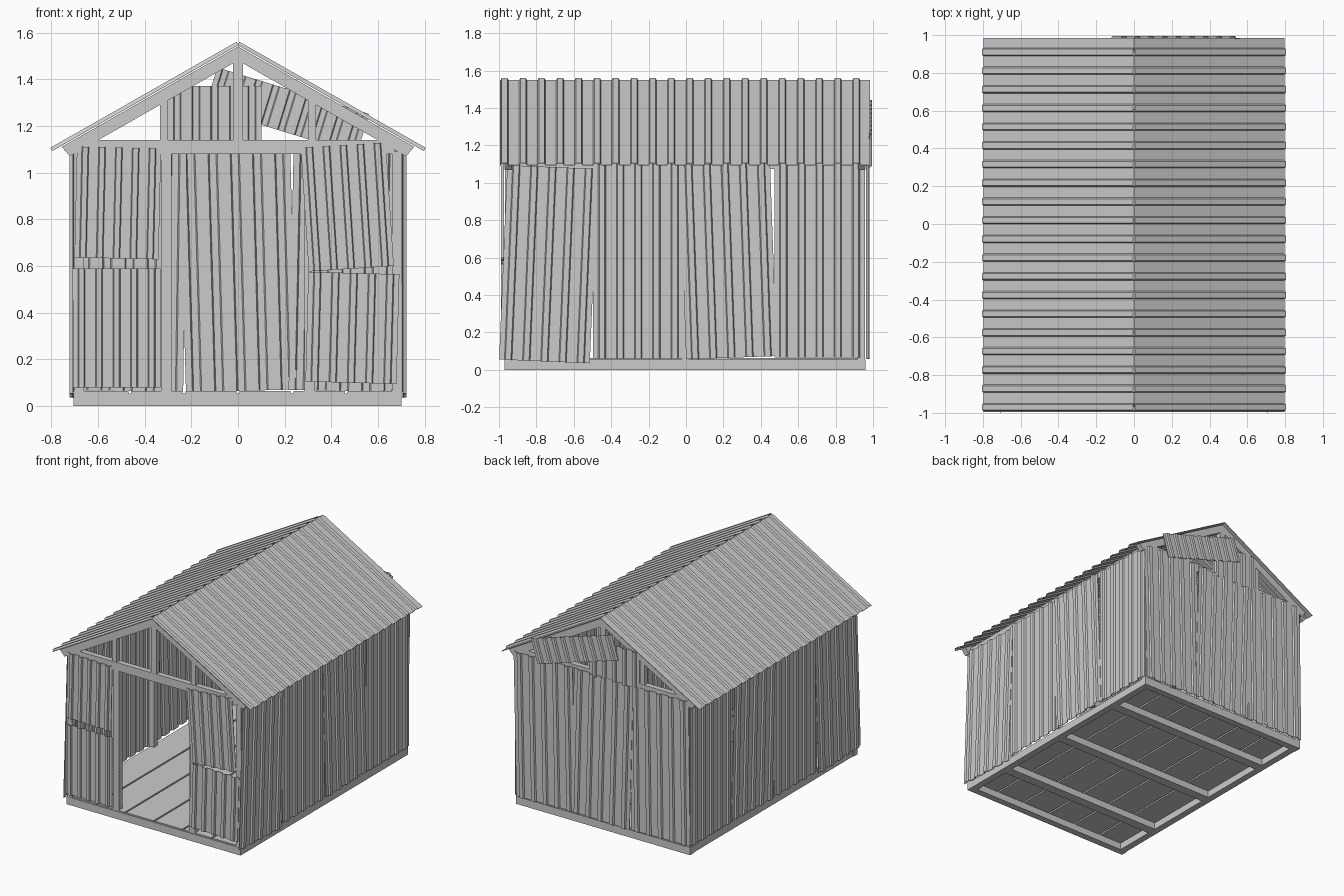
import bpy, bmesh, math
from mathutils import Vector, Matrix

if "Cube" in bpy.data.objects:
    bpy.data.objects.remove(bpy.data.objects["Cube"])

mat = bpy.data.materials.new("weathered grey")
mat.diffuse_color = (0.6, 0.6, 0.6, 1)
mat.use_nodes = True
mat.node_tree.nodes["Principled BSDF"].inputs["Base Color"].default_value = mat.diffuse_color


def finish(name, bm):
    bmesh.ops.recalc_face_normals(bm, faces=bm.faces)
    me = bpy.data.meshes.new(name)
    bm.to_mesh(me)
    bm.free()
    me.materials.append(mat)
    ob = bpy.data.objects.new(name, me)
    bpy.context.collection.objects.link(ob)
    return ob


def box(name, x0, x1, y0, y1, z0, z1):
    bm = bmesh.new()
    m = Matrix.Translation(((x0 + x1) / 2, (y0 + y1) / 2, (z0 + z1) / 2))
    m = m @ Matrix.Diagonal((x1 - x0, y1 - y0, z1 - z0, 1))
    bmesh.ops.create_cube(bm, size=1, matrix=m)
    return finish(name, bm)


def prism(name, pts, y0, y1):
    """Outline in x/z, extruded along y."""
    bm = bmesh.new()
    f = bm.faces.new([bm.verts.new((x, y0, z)) for x, z in pts])
    r = bmesh.ops.extrude_face_region(bm, geom=[f])
    vs = [g for g in r["geom"] if isinstance(g, bmesh.types.BMVert)]
    bmesh.ops.translate(bm, verts=vs, vec=(0, y1 - y0, 0))
    return finish(name, bm)


def sheet(name, centre, u, v, w, l, ribs, tilt=0, phase=0.5, h=0.012, t=0.004):
    """Ribbed metal sheet: u runs across the ribs, v along them."""
    u, v = Vector(u), Vector(v)
    n = u.cross(v)
    rot = Matrix.Rotation(math.radians(tilt), 3, n)
    u, v, c = rot @ u, rot @ v, Vector(centre)
    p = w / ribs
    prof = [(-w / 2, 0)]
    for i in range(ribs):
        m = -w / 2 + (i + phase) * p
        prof += [(m - .21 * p, 0), (m - .15 * p, h), (m + .15 * p, h), (m + .21 * p, 0)]
    prof.append((w / 2, 0))
    bm = bmesh.new()
    rows = []
    for s, d in ((-1, 0), (1, 0), (1, -t), (-1, -t)):
        rows.append([bm.verts.new(c + u * a + v * (s * l / 2) + n * (b + d)) for a, b in prof])
    for k in range(4):
        r0, r1 = rows[k], rows[(k + 1) % 4]
        for i in range(len(prof) - 1):
            bm.faces.new((r0[i], r0[i + 1], r1[i + 1], r1[i]))
    for i in (0, -1):
        bm.faces.new([r[i] for r in rows])
    return finish(name, bm)


X, Y, Z = Vector((1, 0, 0)), Vector((0, 1, 0)), Vector((0, 0, 1))

# Base frame and cross joists
for s, n in ((-1, "left"), (1, "right")):
    a, b = sorted((s * 0.70, s * 0.65))
    box(f"base_{n}", a, b, -0.97, 0.96, 0, 0.055)
for y, n in ((-0.97, "front"), (0.91, "back")):
    box(f"base_{n}", -0.705, 0.70, y, y + 0.05, 0, 0.055)
for i, y in enumerate((-0.585, -0.005, 0.575)):
    box(f"joist_{i}", -0.65, 0.65, y - 0.035, y + 0.035, 0, 0.05)

# Floor planks with narrow gaps
pw = 1.39 / 6
for i in range(6):
    x = -0.695 + i * pw
    box(f"floor_plank_{i}", x + .006, x + pw - .006, -0.965, 0.955, 0.05, 0.064)

# Posts and top plates
for s, n in ((-1, "left"), (1, "right")):
    for y, m in ((-0.968, "front"), (-0.025, "middle"), (0.918, "back")):
        a, b = sorted((s * 0.70, s * 0.66))
        box(f"post_{n}_{m}", a, b, y, y + 0.04, 0.05, 1.09)
    box(f"top_plate_{n}", a, b, -0.95, 0.94, 1.075, 1.125)
    a, b = sorted((s * 0.285, s * 0.33))
    box(f"door_post_{n}", a, b, -0.965, -0.925, 0.05, 1.09)

# Gable trusses, front and back
sl = 0.569
for y0, y1, n in ((-0.97, -0.93, "front"), (0.92, 0.96, "back")):
    box(f"tie_beam_{n}", -0.67, 0.67, y0, y1, 1.08, 1.14)
    for s, m in ((-1, "left"), (1, "right")):
        prism(f"rafter_{n}_{m}", [(0, 1.54), (s * .755, 1.54 - sl * .755),
              (s * .72, 1.48 - sl * .72), (0, 1.48)], y0, y1)
        xa, xb = s * 0.30, s * 0.335
        prism(f"gable_stud_{n}_{m}", [(xa, 1.13), (xb, 1.13), (xb, 1.50 - sl * .335),
              (xa, 1.50 - sl * .30)], y0 + .002, y1 - .002)
    prism(f"king_post_{n}", [(-.021, 1.13), (.021, 1.13), (.021, 1.51), (-.021, 1.51)],
          y0 + .001, y1 - .001)

# Roof slopes
ang = math.atan(sl)
for s, n in ((-1, "left"), (1, "right")):
    v = Vector((-s * math.cos(ang), 0, math.sin(ang)))
    sheet(f"roof_{n}", (s * 0.399, -0.005, 1.55 - sl * 0.399), Y * s, v, 1.98,
          0.798 / math.cos(ang), 20, phase=0.5 - s * 0.25)

# Side walls, four slightly crooked sheets each
sides = ((-0.735, -2.4, 0.565, 0.003), (-0.255, 0, 0.58, 0), (0.225, 2.0, 0.585, 0.003), (0.715, 0, 0.585, 0))
for s, n in ((-1, "left"), (1, "right")):
    for i, (y, tilt, z, d) in enumerate(sides):
        sheet(f"wall_{n}_{i}", (s * (0.706 + d), y, z), Y * s, Z, 0.485, 1.04, 5, tilt * s)

# Back wall sheets
for i, (x, tilt, d) in enumerate(((-0.465, 0.8, 0), (0, -1.6, .003), (0.465, 1.2, 0))):
    sheet(f"wall_back_{i}", (x, 0.966 + d, 0.59), -X, Z, 0.475, 1.05, 5, tilt)

# Patches over the back gable
sheet("gable_patch_upright", (-0.1, 0.966, 1.235), -X, Z, 0.4, 0.27, 5)
sheet("gable_patch_slanted", (0.21, 0.983, 1.265), -X, Z, 0.68, 0.18, 9, 17)

# Front wall: upper and lower sheets either side of the doorway
front = (("left_lower", -0.52, 0.335, 0.375, 0.51, 0),
         ("left_upper", -0.515, 0.87, 0.36, 0.475, -1.3),
         ("right_lower", 0.49, 0.335, 0.39, 0.47, -1.5),
         ("right_upper", 0.468, 0.853, 0.365, 0.53, 3.7))
for n, x, z, w, l, tilt in front:
    sheet(f"wall_front_{n}", (x, -0.976, z), X, Z, w, l, 5, tilt)
